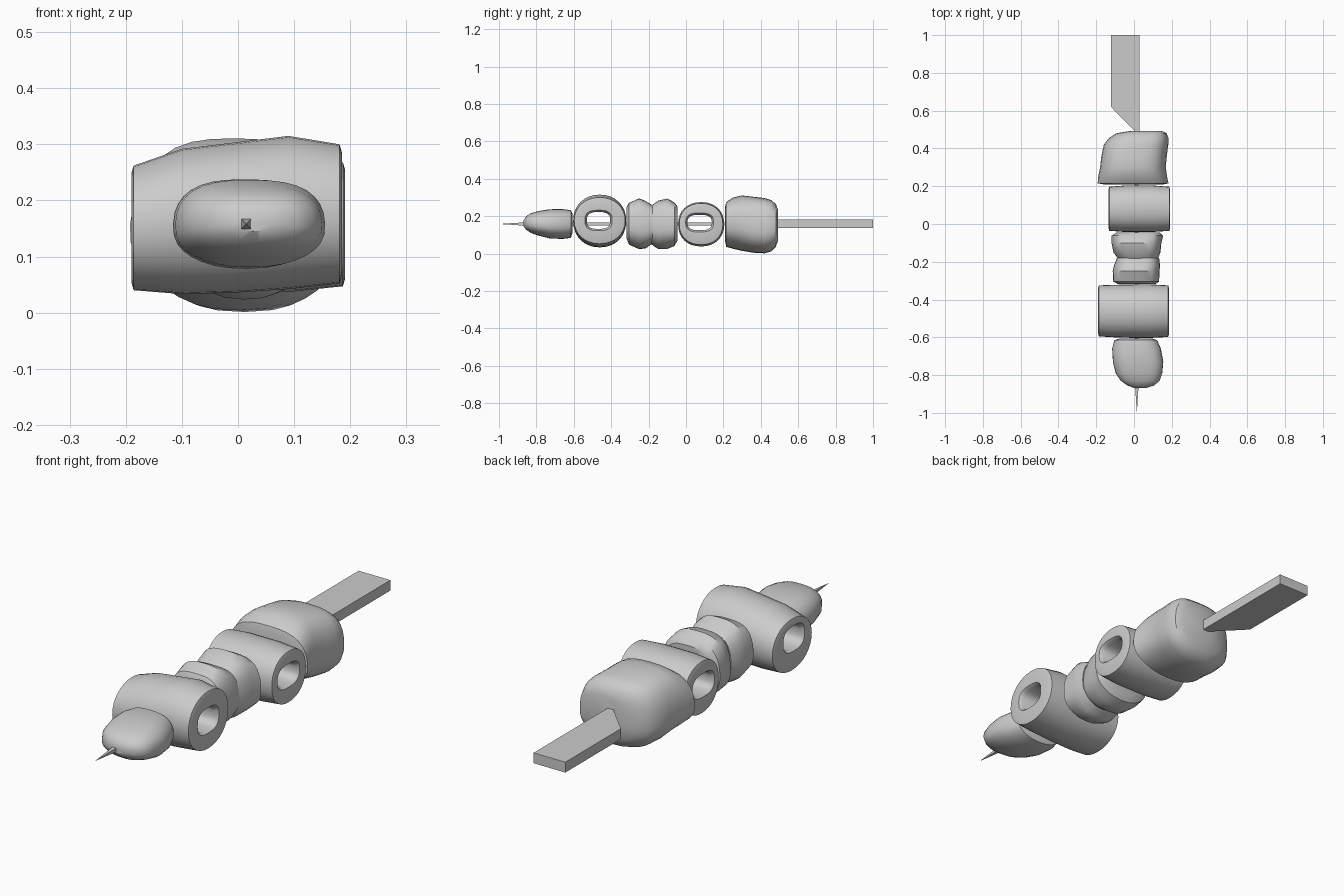
import bpy, bmesh, math

SIDES = 32


def outline(a0, a1, b0, b1, n, lump, phase):
    """Rounded-box cross-section inside the given limits, optionally lumpy."""
    pts = []
    for i in range(SIDES):
        t = 2 * math.pi * i / SIDES
        c, s = math.cos(t), math.sin(t)
        k = 1 - lump * (0.5 + 0.5 * math.sin(3 * t + phase) * math.cos(2 * t - phase))
        u = math.copysign(abs(c) ** (2 / n), c) * k
        v = math.copysign(abs(s) ** (2 / n), s) * k
        pts.append(((a0 + a1) / 2 + u * (a1 - a0) / 2, (b0 + b1) / 2 + v * (b1 - b0) / 2))
    return pts


def finish(bm, name, angle=None):
    bmesh.ops.recalc_face_normals(bm, faces=bm.faces)
    mesh = bpy.data.meshes.new(name)
    bm.to_mesh(mesh)
    bm.free()
    ob = bpy.data.objects.new(name, mesh)
    bpy.context.collection.objects.link(ob)
    if angle:
        bpy.ops.object.select_all(action='DESELECT')
        ob.select_set(True)
        bpy.context.view_layer.objects.active = ob
        bpy.ops.object.shade_smooth_by_angle(angle=math.radians(angle))
    return ob


def loft(name, axis, sections, closed=False, lump=0.0, phase=0.0):
    """Skin sections (pos, a0, a1, z0, z1, squareness) along x or y."""
    bm = bmesh.new()
    rings = []
    for pos, *sec in sections:
        pts = outline(*sec, lump, phase)
        rings.append([bm.verts.new((pos, a, b) if axis == 'x' else (a, pos, b)) for a, b in pts])
    pairs = list(zip(rings, rings[1:]))
    if closed:
        pairs.append((rings[-1], rings[0]))
    for r, q in pairs:
        for i in range(SIDES):
            j = (i + 1) % SIDES
            bm.faces.new((r[i], r[j], q[j], q[i]))
    if not closed:
        bm.faces.new(rings[0])
        bm.faces.new(rings[-1])
    return finish(bm, name, 35)


# Cored tubes lying across the skewer: outer skin, then back through the slot
def tube(name, body, slot):
    y0, y1, z0, z1 = slot
    d = 0.01
    first, last = body[0], body[-1]

    def inset(s, x, k):
        return (x, s[1] + k, s[2] - k, s[3] + k, s[4] - k, s[5])
    secs = [inset(first, first[0] - 0.004, 0.014)] + body + [inset(last, last[0] + 0.004, 0.014)]
    secs += [(last[0] + 0.004, y0, y1, z0, z1, 2.8),
             (last[0] - 0.012, y0 + d, y1 - d, z0 + d, z1 - d, 2.8),
             (first[0] + 0.012, y0 + d, y1 - d, z0 + d, z1 - d, 2.8),
             (first[0] - 0.004, y0, y1, z0, z1, 2.8)]
    return loft(name, 'x', secs, closed=True)


tube("large_tube", [
    (-0.186, -0.595, -0.325, 0.040, 0.262, 2.1),
    (-0.10, -0.60, -0.322, 0.033, 0.292, 2.1),
    (0.00, -0.603, -0.32, 0.036, 0.304, 2.1),
    (0.09, -0.603, -0.32, 0.042, 0.315, 2.1),
    (0.181, -0.598, -0.325, 0.052, 0.300, 2.1)],
    (-0.54, -0.395, 0.122, 0.232))
tube("small_tube", [
    (-0.131, -0.036, 0.197, 0.045, 0.268, 2.2),
    (-0.05, -0.042, 0.204, 0.038, 0.275, 2.2),
    (0.10, -0.042, 0.204, 0.038, 0.275, 2.2),
    (0.187, -0.036, 0.197, 0.047, 0.268, 2.2)],
    (-0.002, 0.148, 0.115, 0.217))

# Big rear chunk
loft("rear_chunk", 'y', [
    (0.208, -0.15, 0.15, 0.07, 0.25, 2.4),
    (0.215, -0.195, 0.19, 0.035, 0.28, 2.4),
    (0.25, -0.192, 0.182, 0.025, 0.305, 2.4),
    (0.30, -0.182, 0.175, 0.013, 0.317, 2.4),
    (0.36, -0.175, 0.180, 0.003, 0.310, 2.5),
    (0.42, -0.162, 0.188, 0.000, 0.303, 2.6),
    (0.455, -0.135, 0.188, 0.010, 0.292, 2.6),
    (0.48, -0.095, 0.178, 0.035, 0.270, 2.5),
    (0.493, -0.02, 0.15, 0.07, 0.235, 2.4)], lump=0.05, phase=0.6)

# Two wedges pinched together in the middle
loft("middle_wedge_front", 'y', [
    (-0.318, -0.09, 0.115, 0.08, 0.25, 2.5),
    (-0.305, -0.115, 0.135, 0.045, 0.275, 2.5),
    (-0.25, -0.118, 0.138, 0.020, 0.300, 2.5),
    (-0.215, -0.110, 0.140, 0.025, 0.285, 2.5),
    (-0.180, -0.095, 0.135, 0.050, 0.262, 2.5)], lump=0.06, phase=2.0)
loft("middle_wedge_back", 'y', [
    (-0.186, -0.085, 0.130, 0.050, 0.262, 2.5),
    (-0.150, -0.112, 0.145, 0.025, 0.290, 2.5),
    (-0.100, -0.122, 0.150, 0.025, 0.302, 2.5),
    (-0.062, -0.122, 0.160, 0.040, 0.280, 2.5),
    (-0.045, -0.095, 0.140, 0.070, 0.255, 2.5)], lump=0.06, phase=3.4)

# Small front chunk with rounded nose
loft("front_chunk", 'y', [
    (-0.607, -0.08, 0.10, 0.11, 0.215, 2.4),
    (-0.615, -0.105, 0.125, 0.083, 0.233, 2.4),
    (-0.66, -0.117, 0.145, 0.077, 0.239, 2.4),
    (-0.73, -0.113, 0.158, 0.080, 0.238, 2.4),
    (-0.79, -0.098, 0.152, 0.095, 0.228, 2.4),
    (-0.83, -0.072, 0.138, 0.110, 0.216, 2.4),
    (-0.855, -0.035, 0.108, 0.127, 0.200, 2.4),
    (-0.868, 0.00, 0.065, 0.145, 0.178, 2.2)], lump=0.03, phase=1.2)


# Flat handle blade, extruded from its plan outline
bm = bmesh.new()
plan = [(0.0, 0.48), (0.03, 0.48), (0.03, 1.0), (-0.122, 1.0), (-0.122, 0.62), (0.0, 0.495)]
face = bm.faces.new([bm.verts.new((x, y, 0.137)) for x, y in plan])
ext = bmesh.ops.extrude_face_region(bm, geom=[face])
bmesh.ops.translate(bm, vec=(0, 0, 0.045),
                    verts=[v for v in ext["geom"] if isinstance(v, bmesh.types.BMVert)])
finish(bm, "skewer_handle")

# Square rod through every piece, ending in a point
bm = bmesh.new()
h = 0.009
rings = [[bm.verts.new((0.015 + sx * h, y, 0.158 + sz * h))
          for sx, sz in ((-1, -1), (1, -1), (1, 1), (-1, 1))] for y in (0.5, -0.86)]
tip = bm.verts.new((0.015, -1.0, 0.158))
for i in range(4):
    j = (i + 1) % 4
    bm.faces.new((rings[0][i], rings[0][j], rings[1][j], rings[1][i]))
    bm.faces.new((rings[1][i], rings[1][j], tip))
bm.faces.new(rings[0])
finish(bm, "skewer_rod")
